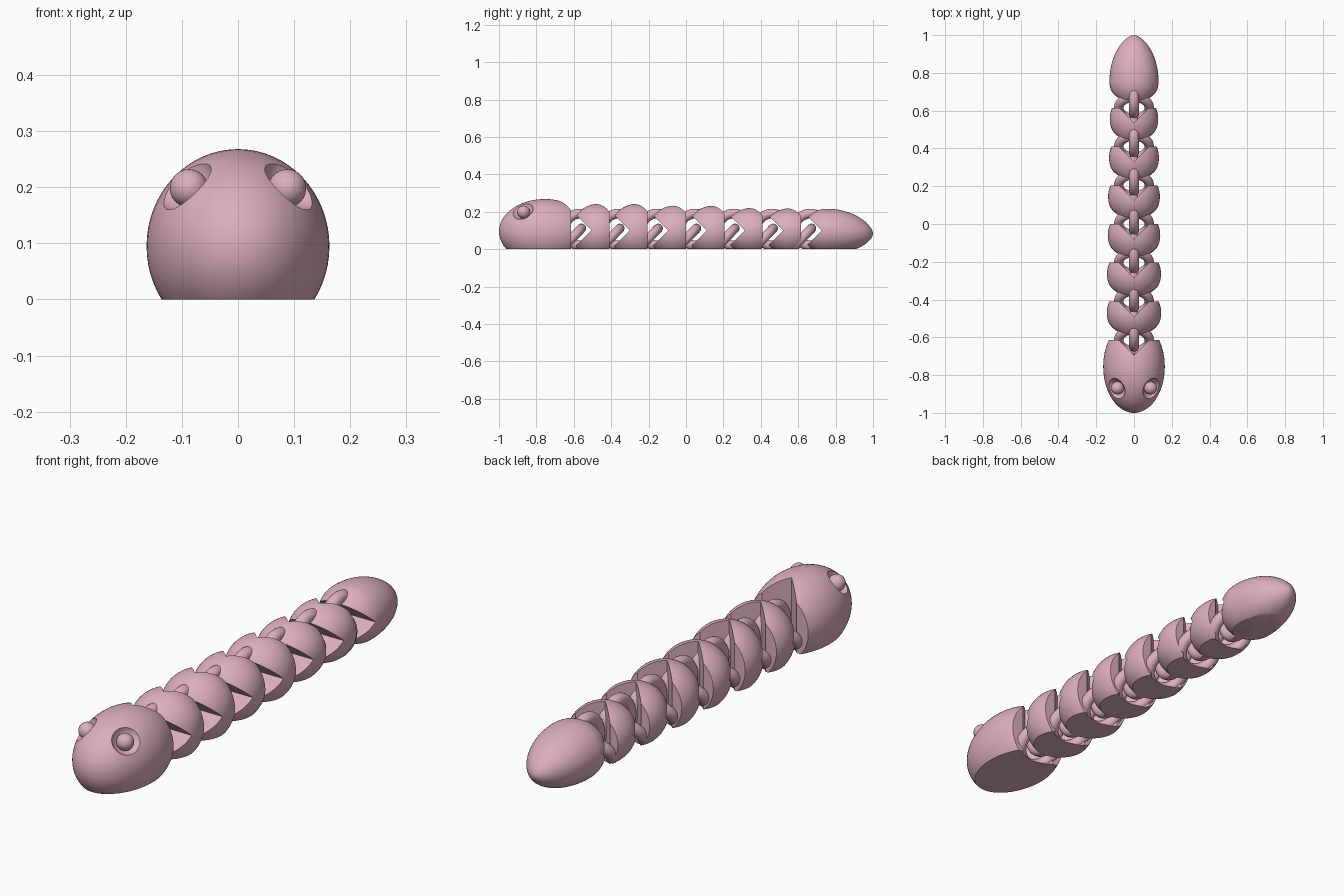
import bpy
import bmesh
import math
from mathutils import Vector, Matrix

if "Cube" in bpy.data.objects:
    bpy.data.objects.remove(bpy.data.objects["Cube"], do_unlink=True)

pink = bpy.data.materials.new("dusty_pink")
pink.use_nodes = True
colour = (0.72, 0.43, 0.51, 1)
pink.diffuse_color = colour
pink.node_tree.nodes["Principled BSDF"].inputs["Base Color"].default_value = colour

PITCH = 0.205      # distance between joints
FIRST = -0.615     # joint behind the head
MID_Z = 0.1        # height of the hinge line


def add_object(name, bm):
    mesh = bpy.data.meshes.new(name)
    bm.to_mesh(mesh)
    bm.free()
    obj = bpy.data.objects.new(name, mesh)
    bpy.context.collection.objects.link(obj)
    mesh.materials.append(pink)
    return obj


def select(obj):
    bpy.ops.object.select_all(action='DESELECT')
    obj.select_set(True)
    bpy.context.view_layer.objects.active = obj


def smooth(obj):
    select(obj)
    bpy.ops.object.shade_smooth_by_angle(angle=math.radians(35))


def slice_off(bm, point, normal):
    """Remove everything on the normal side of a plane and cap the cut."""
    geom = bm.verts[:] + bm.edges[:] + bm.faces[:]
    cut = bmesh.ops.bisect_plane(bm, geom=geom, plane_co=point, plane_no=normal, clear_outer=True)
    edges = [e for e in cut["geom_cut"] if isinstance(e, bmesh.types.BMEdge)]
    if edges:
        bmesh.ops.holes_fill(bm, edges=[e for e in bm.edges if e.is_boundary], sides=0)
    bmesh.ops.recalc_face_normals(bm, faces=bm.faces[:])


def ellipsoid(centre, radii, segments=64, rings=40):
    bm = bmesh.new()
    bmesh.ops.create_uvsphere(bm, u_segments=segments, v_segments=rings, radius=1)
    # poles along the body
    bmesh.ops.rotate(bm, verts=bm.verts, matrix=Matrix.Rotation(math.pi / 2, 3, 'X'))
    bmesh.ops.scale(bm, verts=bm.verts, vec=radii)
    bmesh.ops.translate(bm, verts=bm.verts, vec=centre)
    return bm


def prism(points):
    bm = bmesh.new()
    for p in points:
        bm.verts.new(p)
    bmesh.ops.convex_hull(bm, input=bm.verts[:])
    bmesh.ops.recalc_face_normals(bm, faces=bm.faces[:])
    return bm


def carve(obj, cutter_bm):
    cutter = add_object("cutter", cutter_bm)
    cutter.hide_render = True
    mod = obj.modifiers.new("carve", 'BOOLEAN')
    mod.operation = 'DIFFERENCE'
    mod.solver = 'EXACT'
    mod.object = cutter
    select(obj)
    bpy.ops.object.modifier_apply(modifier=mod.name)
    bpy.data.objects.remove(cutter, do_unlink=True)


def front_notch(obj, joint):
    """Sideways wedge that opens to the front."""
    y = joint + 0.11
    carve(obj, prism([(x, y - d, MID_Z + s * d) for x in (-0.3, 0.3)
                      for d, s in ((0, 1), (0.3, 1), (0.3, -1))]))


def rear_notch(obj, joint):
    """Upright wedge that opens to the rear."""
    y = joint - 0.08
    carve(obj, prism([(s * d, y + d, z) for z in (-0.1, 0.4)
                      for d, s in ((0, 1), (0.3, 1), (0.3, -1))]))


def ring(name, centre, major, minor, tilt):
    """Torus, turned by a rotation matrix and flattened on the ground."""
    bm = bmesh.new()
    steps, sides = 48, 20
    loops = []
    for i in range(steps):
        a = math.tau * i / steps
        out = Vector((math.cos(a), math.sin(a), 0))
        loop = []
        for j in range(sides):
            b = math.tau * j / sides
            p = out * (major + minor * math.cos(b)) + Vector((0, 0, minor * math.sin(b)))
            loop.append(bm.verts.new(tilt @ p + Vector(centre)))
        loops.append(loop)
    for i in range(steps):
        p, q = loops[i], loops[(i + 1) % steps]
        for j in range(sides):
            k = (j + 1) % sides
            bm.faces.new((p[j], q[j], q[k], p[k]))
    slice_off(bm, (0, 0, 0), (0, 0, -1))
    smooth(add_object(name, bm))


# Head
bm = ellipsoid((0, -0.755, 0.095), (0.163, 0.245, 0.173))
slice_off(bm, (0, 0, 0), (0, 0, -1))
slice_off(bm, (0, FIRST, 0), (0, 1, 0))
head = add_object("head", bm)
rear_notch(head, FIRST)

# Eyes in round sockets
for side, label in ((1, "left"), (-1, "right")):
    surface = Vector((side * 0.096, -0.873, 0.207))
    outward = Vector((side * 0.65, -0.35, 0.67)).normalized()
    carve(head, ellipsoid(surface + outward * 0.03, (0.068,) * 3, 40, 24))
    eye = ellipsoid(surface - outward * 0.013, (0.034,) * 3, 32, 20)
    smooth(add_object(label + "_eye", eye))
smooth(head)

# Body segments, shrinking toward the tail
widths = (0.144, 0.143, 0.139, 0.137, 0.132, 0.128)
heights = (0.147, 0.147, 0.138, 0.137, 0.125, 0.123)
for i, (rx, rz) in enumerate(zip(widths, heights)):
    front = FIRST + PITCH * i
    back = front + PITCH
    bm = ellipsoid((0, back - 0.06, 0.095), (rx, 0.143, rz))
    slice_off(bm, (0, 0, 0), (0, 0, -1))
    slice_off(bm, (0, back, 0), (0, 1, 0))
    segment = add_object(f"body_segment_{i + 1}", bm)
    front_notch(segment, front)
    rear_notch(segment, back)
    smooth(segment)

# Tail: round front half, long tapered rear half
last = FIRST + PITCH * 6
tail_mid = last + 0.14
bm = ellipsoid((0, 0, 0), (0.13, 1, 0.121))
for v in bm.verts:
    t = v.co.y
    if t > 0:
        taper = max(1 - t * t, 0) ** 0.1
        v.co = (v.co.x * taper, tail_mid + t * (1 - tail_mid), 0.095 + v.co.z * taper - 0.012 * t * t)
    else:
        v.co = (v.co.x, tail_mid + t * 0.135, 0.095 + v.co.z)
slice_off(bm, (0, 0, 0), (0, 0, -1))
tail = add_object("tail", bm)
front_notch(tail, last)
smooth(tail)

# Interlocking rings at every joint
upright = Matrix.Rotation(math.pi / 2, 3, 'Y')
slanted = Matrix.Rotation(math.radians(46), 3, 'X')
for i in range(7):
    joint = FIRST + PITCH * i
    ring(f"upright_ring_{i + 1}", (0, joint + 0.05, 0.105), 0.085, 0.026, upright)
    ring(f"slanted_ring_{i + 1}", (0, joint, 0.053), 0.081, 0.025, slanted)
